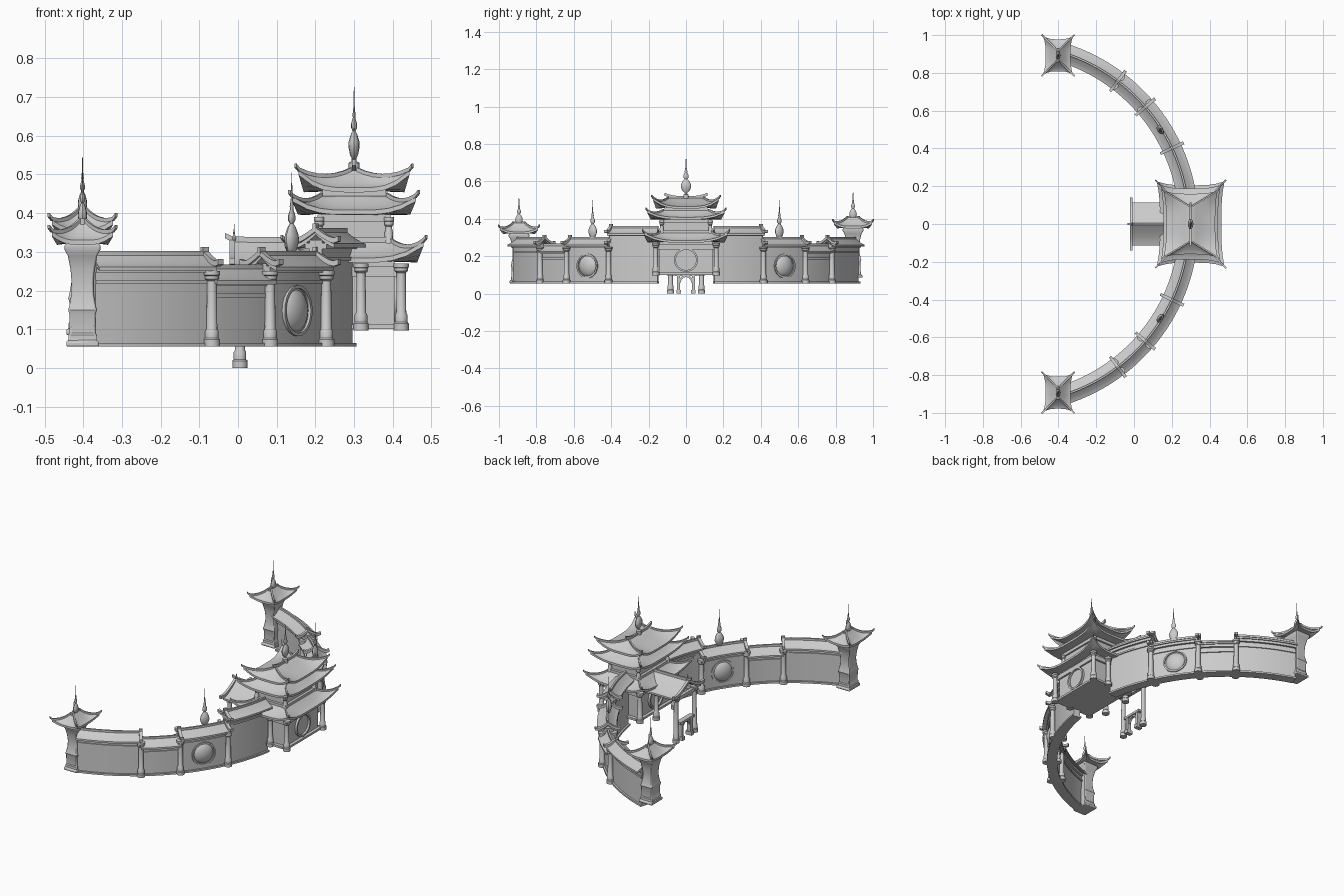
import bpy, bmesh
from math import cos, sin, pi, radians, hypot
from mathutils import Vector

cube = bpy.data.objects.get("Cube")
if cube:
    bpy.data.objects.remove(cube, do_unlink=True)

stone = bpy.data.materials.new("grey stone")
stone.use_nodes = True
GREY = (0.6, 0.6, 0.6, 1)
stone.diffuse_color = GREY
stone.node_tree.nodes["Principled BSDF"].inputs["Base Color"].default_value = GREY

AX, R = -0.66, 0.95      # centre and radius of the curved wall
HX = 0.3                 # hall centre


def loft(name, rings, caps=True):
    """Skin a list of equal closed rings."""
    bm = bmesh.new()
    rows = [[bm.verts.new(p) for p in ring] for ring in rings]
    n = len(rows[0])
    for a, b in zip(rows, rows[1:]):
        for i in range(n):
            j = (i + 1) % n
            bm.faces.new((a[i], a[j], b[j], b[i]))
    if caps:
        bm.faces.new(rows[0])
        bm.faces.new(rows[-1])
    bmesh.ops.recalc_face_normals(bm, faces=bm.faces)
    me = bpy.data.meshes.new(name)
    bm.to_mesh(me)
    bm.free()
    me.materials.append(stone)
    ob = bpy.data.objects.new(name, me)
    bpy.context.collection.objects.link(ob)
    bpy.ops.object.select_all(action='DESELECT')
    ob.select_set(True)
    bpy.context.view_layer.objects.active = ob
    bpy.ops.object.shade_smooth_by_angle(angle=radians(35))
    return ob


def rect(x, y, z, hx, hy):
    return [(x - hx, y - hy, z), (x + hx, y - hy, z), (x + hx, y + hy, z), (x - hx, y + hy, z)]


def box(name, x, y, z0, z1, hx, hy):
    return loft(name, [rect(x, y, z, hx, hy) for z in (z0, z1)])


def lathe(name, x, y, prof, n=14, thin=1.0, ang=0.0):
    """Turned shape; thin squashes it along the direction ang."""
    rings = []
    for r, z in prof:
        ring = []
        for i in range(n):
            a = 2 * pi * i / n
            u, v = r * thin * cos(a), r * sin(a)
            ring.append((x + u * cos(ang) - v * sin(ang), y + u * sin(ang) + v * cos(ang), z))
        rings.append(ring)
    return loft(name, rings)


def column(name, x, y, z0, z1, r=0.014):
    prof = [(1.5, 0), (1.5, .018), (1.25, .022), (1.25, .04), (1, .046)]
    lathe(name, x, y, [(r * a, z0 + b) for a, b in prof] +
          [(r * .9, z1 - .025), (r * 1.3, z1 - .02), (r * 1.3, z1 - .012), (r * 1.5, z1 - .01), (r * 1.5, z1)])


def finial(name, x, y, z0, h, r, thin=0.55, ang=0.0):
    prof = [(.3, 0), (.7, .05), (1, .16), (.95, .23), (.55, .33), (.25, .37), (.5, .41), (.5, .47),
            (.22, .55), (.28, .58), (.13, .68), (.02, 1)]
    lathe(name, x, y, [(r * a, z0 + h * b) for a, b in prof], 12, thin, ang)


def ridge(name, pts, w, h):
    """Upright strip following a path."""
    rings = []
    for i, p in enumerate(pts):
        d = Vector(pts[min(i + 1, len(pts) - 1)]) - Vector(pts[max(i - 1, 0)])
        m = hypot(d.x, d.y)
        sx, sy = -d.y / m * w, d.x / m * w
        x, y, z = p
        rings.append([(x - sx, y - sy, z - h), (x + sx, y + sy, z - h),
                      (x + sx, y + sy, z + h), (x - sx, y - sy, z + h)])
    loft(name, rings)


def pagoda_roof(name, x, y, z0, z1, hx, hy, tx, ty, lift, flare=0.08, thick=0.012):
    """Hipped roof with hollow slopes and swept-up corners."""
    n = 10

    def point(t, sx, sy, v, dz=0.0):
        k = abs(v) ** 4 * (1 - t)
        w, d = hx + (tx - hx) * t, hy + (ty - hy) * t
        return (x + sx * w * (1 + flare * k), y + sy * d * (1 + flare * k),
                z0 + (z1 - z0) * t ** 1.4 + lift * k * (1 - t) + dz)

    def ring(t, dz=0.0):
        out = []
        for ax, ay in ((1, 0), (0, 1), (-1, 0), (0, -1)):
            for i in range(n):
                v = -1 + 2 * i / n
                out.append(point(t, ax - v * ay, ay + v * ax, v, dz))
        return out

    loft(name, [ring(.5, -thick * 2.2), ring(0, -thick)] + [ring(i / 6) for i in range(7)])
    for sx in (1, -1):
        for sy in (1, -1):
            path = [point(i / 6, sx, sy, 1, .003) for i in range(7)]
            tip = Vector(path[0]) + Vector((sx * .008, sy * .008, .01))
            ridge(name + "_hip", [tuple(tip)] + path, .004, .005)


def arc(r, a, z):
    return (AX + r * cos(a), r * sin(a), z)


def arc_sweep(name, prof, a0, a1, n=8):
    """Run a (radial offset, height) section along the wall curve, in degrees."""
    angs = [radians(a0 + (a1 - a0) * i / n) for i in range(n + 1)]
    return loft(name, [[arc(R + u, a, z) for u, z in prof] for a in angs])


def slab(u, z0, z1):
    return [(-u, z0), (u, z0), (u, z1), (-u, z1)]


def gable(w, e, h, thick=0.01, lift=0.0):
    """Section of a hollow-sloped ridge roof."""
    us = [i / 5 for i in range(-5, 6)]
    top = [(u * w, e + h * (1 - abs(u)) ** 1.4 + lift * abs(u) ** 5) for u in us]
    return top + [(u, z - thick) for u, z in reversed(top)]


# Curved walls, mirrored on either side of the hall
BAYS = [(9, 25, .06), (25, 40.7, 0), (40.7, 52.8, -.035), (52.8, 72.5, 0)]
for s in (1, -1):
    for a0, a1, up in BAYS:
        b0, b1, top = a0 * s, a1 * s, .255 + up
        arc_sweep("wall_footing", slab(.028, .055, .065), b0, b1)
        arc_sweep("wall", slab(.018, .06, top + .015), b0, b1)
        arc_sweep("wall_beam", slab(.024, top - .038, top - .028), b0, b1)
        arc_sweep("wall_cornice", slab(.03, top - .008, top + .008), b0, b1)
        arc_sweep("wall_roof", gable(.052, top + .006, .034), b0, b1)
        arc_sweep("wall_ridge", slab(.005, top + .034, top + .047), b0, b1)
        # Flared end trims where the roof steps
        ends = [e for e in (a0, a1) if e in (25, 40.7, 52.8)]
        if up >= 0:
            for e in ends:
                arc_sweep("gable_trim", gable(.068, top + .014, .036, .014, .012), e * s - .5, e * s + .5, 1)
                arc_sweep("ridge_tip", slab(.005, top + .04, top + .058), e * s - .6, e * s + .6, 1)
    for a in (25, 40.7, 52.8):
        for off in (-.03, .03):
            px, py, _ = arc(R + off, radians(a * s), 0)
            column("wall_column", px, py, .055, .25)

    # Round moon window set through the wall
    a = radians(33 * s)
    px, py, _ = arc(R, a, 0)
    dome = [(.06 * sin(pi * i / 10) + .0005, .148 - .062 * cos(pi * i / 10)) for i in range(11)]
    lathe("moon_dome", px, py, dome, 20, .6, a)
    out, side = Vector((cos(a), sin(a), 0)), Vector((-sin(a), cos(a), 0))
    rings = []
    for d, r in ((-.024, .058), (-.024, .066), (.024, .066), (.024, .058)):
        rings.append([tuple(Vector((px, py, .148)) + out * d + side * r * cos(q) + Vector((0, 0, r * sin(q))))
                      for q in [2 * pi * i / 24 for i in range(24)]])
    loft("moon_frame", rings + rings[:1], False)
    px, py, _ = arc(R - .008, radians(32 * s), 0)
    finial("wall_finial", px, py, .295, .21, .026, .6, a)

    # End tower; one stands a little higher
    up = .03 if s > 0 else 0
    ty = .893 * s
    tower = [(.042, .055), (.042, .068), (.036, .072), (.036, .085), (.033, .09), (.034, .14), (.037, .15),
             (.034, .16), (.029, .19), (.028, .22), (.031, .255), (.038, .29), (.046, .305), (.046, .32)]
    body = loft("tower_body", [rect(-.402, ty, z + up, r, r * 1.2) for r, z in tower])
    bevel = body.modifiers.new("soft corners", 'BEVEL')
    bevel.width, bevel.segments, bevel.angle_limit = .006, 2, radians(60)
    pagoda_roof("tower_roof", -.402, ty, .33 + up, .378 + up, .066, .085, .008, .03, .022, .2)
    box("tower_ridge", -.402, ty, .37 + up, .386 + up, .005, .036)
    finial("tower_finial", -.402, ty, .365 + up, .165, .02, .6)

# Hall body in three storeys
box("hall_base", HX, 0, .1, .112, .122, .165)
box("hall_lower", HX, 0, .1, .28, .105, .145)
box("hall_beam", HX, 0, .236, .262, .115, .156)
box("hall_middle", HX, 0, .27, .4, .085, .125)
box("hall_rail", HX, 0, .32, .338, .1, .14)
box("hall_middle_beam", HX, 0, .378, .396, .095, .135)
box("hall_upper", HX, 0, .4, .465, .082, .115)
for sx in (-1, 1):
    for sy in (-1, 1):
        column("hall_column", HX + sx * .122, sy * .162, .097, .27, .013)
        column("middle_column", HX + sx * .09, sy * .13, .31, .39, .009)
for sy in (-1, 1):
    column("side_column", HX + .018, sy * .162, .097, .27, .013)

# Hall roofs and crowning ridge
pagoda_roof("lower_roof", HX, 0, .284, .328, .163, .205, .095, .135, .042, .1)
pagoda_roof("middle_roof", HX, 0, .408, .445, .145, .188, .085, .12, .034, .1)
pagoda_roof("top_roof", HX, 0, .466, .51, .13, .16, .008, .095, .044, .1)
ridge("top_ridge", [(HX, y, .513 + .018 * abs(y / .115) ** 3) for y in [-.115 + .023 * i for i in range(11)]],
      .005, .008)
lathe("finial_base", HX, 0, [(.014, .505), (.014, .53), (.006, .535), (.006, .55)])
finial("hall_finial", HX, 0, .54, .195, .028, .52)

# Round panels on the hall faces along x
for sx in (-1, 1):
    for name, r0, r1, d in (("panel_ring", .054, .064, .012), ("panel_disc", .001, .05, .004)):
        rings = []
        for off, r in ((0, r0), (0, r1), (d, r1), (d, r0)):
            rings.append([(HX + sx * (.105 + off), r * cos(q), .18 + r * sin(q))
                          for q in [2 * pi * i / 24 for i in range(24)]])
        loft(name, rings + rings[:1], False)

# Entrance porch with its ridge along x
def porch_sweep(name, prof, x0, x1):
    loft(name, [[(x, u, z) for u, z in prof] for x in (x0, x1)])


porch_sweep("porch_roof", gable(.115, .262, .066), -.015, .2)
porch_sweep("porch_trim", gable(.14, .27, .064, .016, .014), -.022, -.008)
ridge("porch_ridge", [(-.034, 0, .342), (-.015, 0, .333), (.05, 0, .331), (.2, 0, .331)], .005, .007)
finial("porch_finial", -.01, 0, .325, .052, .01)
for sy in (-1, 1):
    column("porch_front_column", .005, sy * .083, 0, .262, .013)
    column("porch_back_column", .13, sy * .083, .097, .262, .013)
    box("porch_side_beam", .09, sy * .083, .238, .256, .1, .009)
    box("gate_post_foot", .005, sy * .04, 0, .02, .019, .012)
    box("gate_post", .005, sy * .04, .015, .1, .012, .008)
box("porch_front_beam", .005, 0, .235, .255, .009, .1)
box("gate_lintel", .005, 0, .095, .108, .014, .062)

# Arched rail of the gate
arch = [pi * i / 10 for i in range(11)]
loft("gate_arch", [[(.005 + dx, r * cos(a), .06 + r * sin(a)) for dx, r in
                    ((-.007, .028), (.007, .028), (.007, .038), (-.007, .038))] for a in arch])
